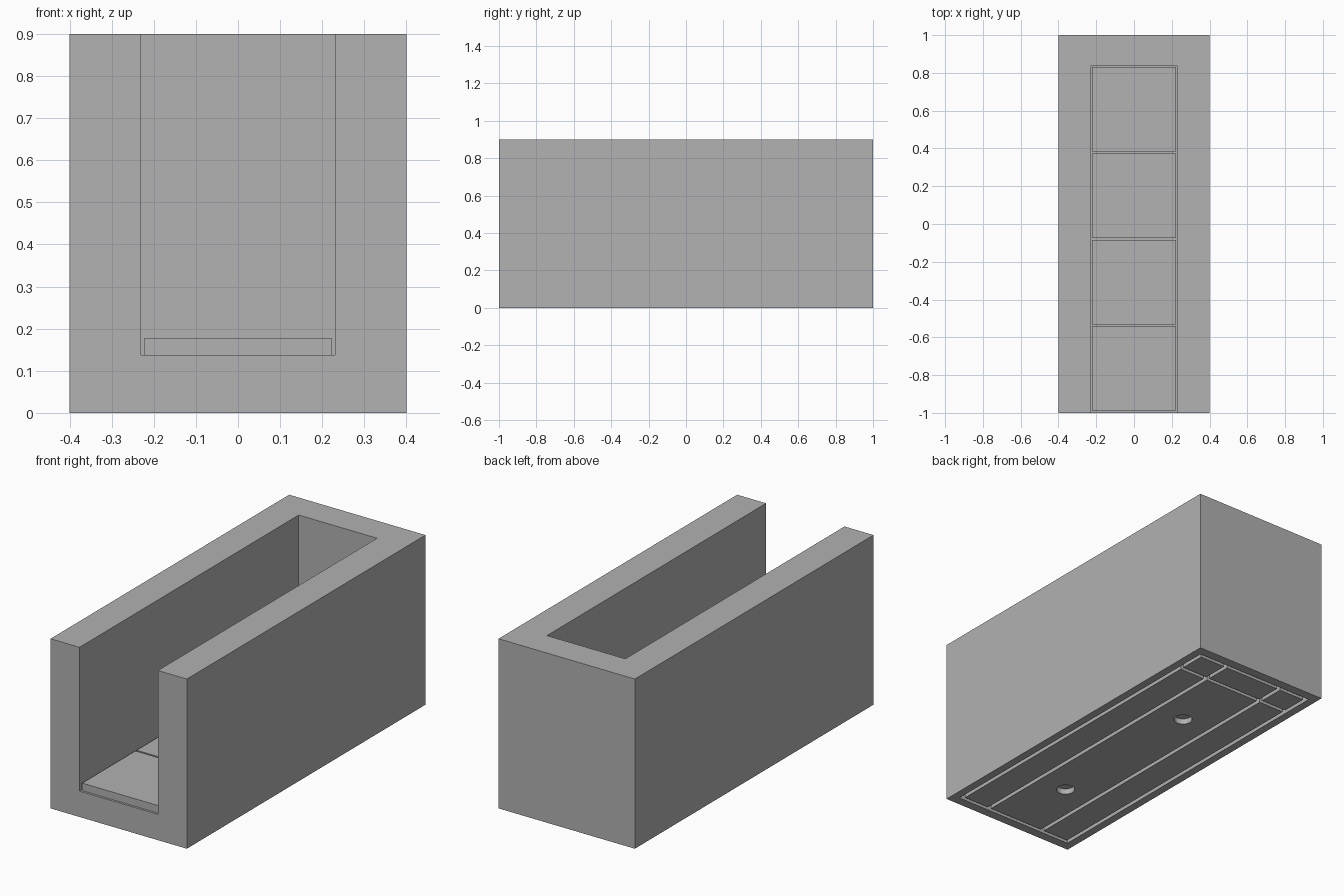
import bpy
import bmesh
from mathutils import Matrix, Vector

if "Cube" in bpy.data.objects:
    bpy.data.objects.remove(bpy.data.objects["Cube"], do_unlink=True)

grey = bpy.data.materials.new("plain grey")
grey.use_nodes = True
grey.diffuse_color = (0.445, 0.445, 0.445, 1)
grey.node_tree.nodes["Principled BSDF"].inputs["Base Color"].default_value = grey.diffuse_color


def finish(name, bm):
    mesh = bpy.data.meshes.new(name)
    bm.to_mesh(mesh)
    bm.free()
    mesh.materials.append(grey)
    obj = bpy.data.objects.new(name, mesh)
    bpy.context.collection.objects.link(obj)
    return obj


def box(name, low, high):
    low, high = Vector(low), Vector(high)
    bm = bmesh.new()
    place = Matrix.Translation((low + high) / 2) @ Matrix.Diagonal((*(high - low), 1))
    bmesh.ops.create_cube(bm, size=1, matrix=place)
    return finish(name, bm)


def disc(name, y, radius, depth):
    bm = bmesh.new()
    bmesh.ops.create_cone(bm, cap_ends=True, segments=32, radius1=radius, radius2=radius,
                          depth=2 * depth, matrix=Matrix.Translation((0, y, 0)))
    return finish(name, bm)


def cut(target, cutter):
    cutter.hide_render = True
    mod = target.modifiers.new("cut", "BOOLEAN")
    mod.operation = "DIFFERENCE"
    mod.solver = "EXACT"
    mod.object = cutter
    bpy.context.view_layer.objects.active = target
    bpy.ops.object.modifier_apply(modifier=mod.name)
    bpy.data.objects.remove(cutter, do_unlink=True)


# Block with a channel open at the top and the front
floor = 0.137
body = box("body", (-0.4, -1, 0), (0.4, 1, 0.9))
cut(body, box("channel_cutter", (-0.23, -1.1, floor), (0.23, 0.837, 1)))

# Grooves in the underside: outer loop, two long lines and one cross line
half, depth = 0.01, 0.03
side, end = 0.347, 0.94
for x in (-side, -0.175, 0.175, side):
    cut(body, box("groove_cutter", (x - half, -end - half, -depth), (x + half, end + half, depth)))
for y in (-end, 0.78, end):
    cut(body, box("groove_cutter", (-side - half, y - half, -depth), (side + half, y + half, depth)))

# Round sockets in the underside
for y in (-0.54, 0.386):
    cut(body, disc("socket_cutter", y, 0.046, depth))

# Row of floor slabs in the channel
length, pitch = 0.447, 0.457
for i in range(4):
    y = -0.988 + i * pitch
    box(f"floor_slab_{i + 1}", (-0.223, y, floor), (0.223, y + length, 0.177))
